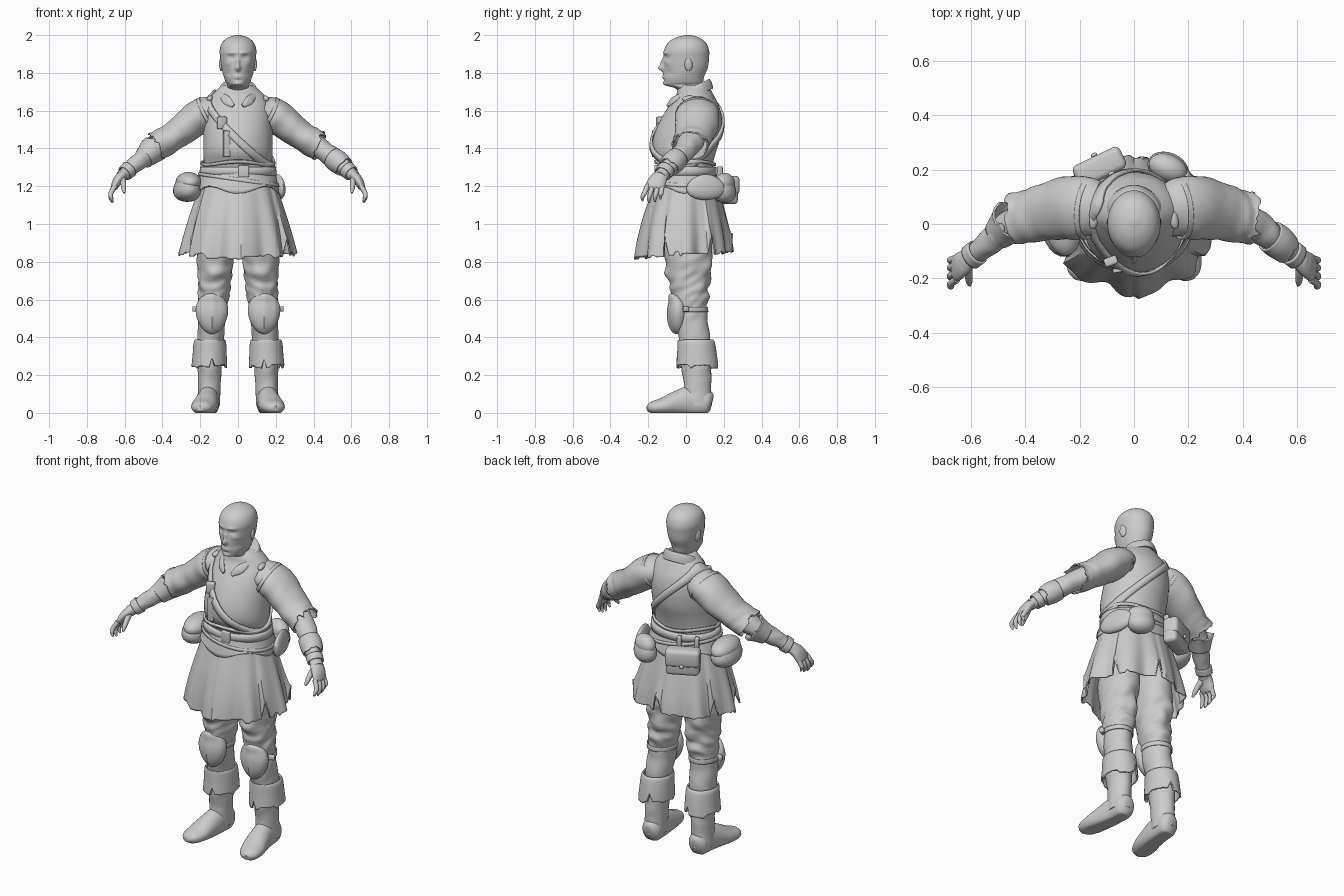
import bpy, bmesh, random
from math import sin, cos, pi, exp, tau, floor
from mathutils import Vector, Matrix, noise

random.seed(4)
cube = bpy.data.objects.get("Cube")
if cube:
    bpy.data.objects.remove(cube)

grey = bpy.data.materials.new("plain_grey")
grey.use_nodes = True
grey.diffuse_color = (0.6, 0.6, 0.6, 1)
grey.node_tree.nodes["Principled BSDF"].inputs["Base Color"].default_value = (0.6, 0.6, 0.6, 1)


def finish(name, bm, thick=0):
    bmesh.ops.recalc_face_normals(bm, faces=bm.faces)
    mesh = bpy.data.meshes.new(name)
    bm.to_mesh(mesh)
    bm.free()
    mesh.materials.append(grey)
    ob = bpy.data.objects.new(name, mesh)
    bpy.context.collection.objects.link(ob)
    if thick:
        mod = ob.modifiers.new("thickness", 'SOLIDIFY')
        mod.thickness = thick
        mod.offset = 0
    bpy.ops.object.select_all(action='DESELECT')
    ob.select_set(True)
    bpy.context.view_layer.objects.active = ob
    bpy.ops.object.shade_smooth_by_angle(angle=0.8)
    return ob


def spline(rows, n):
    """Catmull-Rom resampling of tuples."""
    out, last = [], len(rows) - 1
    for i in range(n + 1):
        f = i / n * last
        k = min(int(f), last - 1)
        t = f - k
        q = [rows[max(0, min(last, k + d))] for d in (-1, 0, 1, 2)]
        out.append([0.5 * (2*b + (c-a)*t + (2*a-5*b+4*c-d)*t*t + (3*b-a-3*c+d)*t**3)
                    for a, b, c, d in zip(*q)])
    return out


def skin(rings, cap):
    bm = bmesh.new()
    rings = [[bm.verts.new(p) for p in r] for r in rings]
    for r0, r1 in zip(rings, rings[1:]):
        for j in range(len(r0)):
            k = (j + 1) % len(r0)
            bm.faces.new((r0[j], r0[k], r1[k], r1[j]))
    if cap:
        bm.faces.new(rings[0])
        bm.faces.new(rings[-1])
    return bm


def tube(name, rows, side=1, n=24, seg=24, flat=False, ref=(0, 1, 0), cap=True,
         warp=None, hem=None, thick=0):
    """Loft of ellipses (x, y, z, a, b) along a path."""
    pts, rings = spline(rows, n), []
    for i, row in enumerate(pts):
        c = Vector(row[:3])
        t = (Vector(pts[min(i+1, n)][:3]) - Vector(pts[max(i-1, 0)][:3])).normalized()
        if flat:
            t = Vector((0, 0, 1 if t.z > 0 else -1))
        u = Vector(ref).cross(t).normalized()
        v = t.cross(u)
        ring = []
        for j in range(seg):
            a, s = j / seg * tau, i / n
            k = warp(a, s) if warp else 1
            p = c + (u * row[3] * cos(a) + v * row[4] * sin(a)) * k
            if hem:
                p += t * hem[j % len(hem)] * s**4
            ring.append(Vector((p.x * side, p.y, p.z)))
        rings.append(ring)
    return finish(name, skin(rings, cap), thick)


def creases(freq, amount, slant=.6):
    """Irregular cloth folds running around a tube."""
    def warp(a, s):
        q = Vector((cos(a), sin(a), freq * s + slant * sin(a) + freq))
        return 1 + amount * noise.noise(q)
    return warp


def teeth(n, amount, wide=3):
    """Torn edge: notches of random depth."""
    out = []
    while len(out) < n:
        d = random.uniform(-amount, amount * 0.4)
        out += [d * random.uniform(0.6, 1) for _ in range(random.randint(1, wide))]
    return out[:n]


def blob(name, loc, size, rot=0, box=False, shape=None):
    """Ellipsoid or rounded box, turned about z; size is the half extent."""
    bm = bmesh.new()
    if box:
        bmesh.ops.create_cube(bm, size=2)
    else:
        bmesh.ops.create_uvsphere(bm, u_segments=24, v_segments=16, radius=1)
    if shape:
        for v in bm.verts:
            v.co = shape(v.co)
    bm.transform(Matrix.LocRotScale(Vector(loc), Matrix.Rotation(rot, 3, 'Z'), Vector(size)))
    if box:
        bmesh.ops.bevel(bm, geom=bm.edges, offset=min(size) * 0.5, segments=3,
                        profile=0.5, affect='EDGES')
    return finish(name, bm)


# Torso
torso_rows = [(0, 0, 1.18, .195, .155), (0, 0, 1.3, .182, .142), (0, -.01, 1.38, .183, .168),
              (0, .005, 1.46, .183, .178), (0, .027, 1.55, .18, .163), (0, .042, 1.62, .172, .135),
              (0, .048, 1.67, .15, .105), (0, .043, 1.71, .112, .088), (0, .04, 1.735, .08, .072)]
tube("jerkin", torso_rows, n=40, seg=48, flat=True)
torso = spline(torso_rows, 80)


def wrap(name, height, width, off, thick=.012):
    """Band that follows the torso surface; height is a function of the angle."""
    rings = []
    for h in (-.5, 0, .5):
        ring = []
        for j in range(96):
            a = j / 96 * tau
            z = height(a) + h * width
            r = min(torso, key=lambda q: abs(q[2] - z))
            ring.append(Vector((r[0] + (r[3] + off) * cos(a), r[1] + (r[4] + off) * sin(a), z)))
        rings.append(ring)
    return finish(name, skin(rings, False), thick)


wrap("waist_belt", lambda a: 1.28, .045, .012, .014)
wrap("upper_belt", lambda a: 1.322 + .008 * sin(3 * a), .016, .01)
wrap("hip_strap", lambda a: 1.235 - .03 * cos(a), .018, .022, .008)
wrap("shoulder_strap", lambda a: 1.49 + .19 * cos(a - pi + .25), .055, .008)
blob("belt_buckle", (.03, -.157, 1.28), (.028, .01, .032), box=True)
blob("strap_buckle", (-.085, -.137, 1.535), (.025, .016, .033), .35, True)
blob("strap_tail", (-.06, -.17, 1.425), (.018, .008, .07), .2, True)

# Jerkin tail and skirt with overlapping panels
tube("jerkin_tail", [(0, 0, 1.3, .188, .148), (0, 0, 1.24, .2, .163), (0, 0, 1.18, .214, .18)],
     n=8, seg=72, flat=True, cap=False, thick=.01,
     hem=[.02 * cos(4 * j / 72 * tau) for j in range(72)])


def panels(a, s):
    f = a / tau * 6 + .5
    front = exp(-((a - 1.5 * pi) / .2)**2)
    return 1 + s * (.045 * cos(8 * a) + .03 * cos(14 * a + 1) + .07 * front) + s**.6 * .07 * (f - floor(f) - .5)


# Hem is deeper at the front, with torn slits
hem = [d + .015 - .015 * sin(j / 120 * tau) for j, d in enumerate(teeth(120, .025, 5))]
for slit in (9, 32, 49, 69, 111):
    hem[slit] -= .1
    hem[slit - 1] -= .05
tube("skirt", [(0, 0, 1.28, .182, .145), (0, 0, 1.18, .206, .17), (0, -.003, 1.04, .247, .208),
               (0, -.003, .93, .275, .232), (0, -.003, .85, .292, .243)],
     n=28, seg=120, flat=True, cap=False, warp=panels, hem=hem, thick=.008)

# Collar, low at the front, with two lapels
ob = tube("collar", [(0, .038, z, r, r * .95) for z, r in
                     ((1.672, .106), (1.70, .1), (1.725, .09), (1.722, .083), (1.69, .08))],
          n=16, seg=40, flat=True, cap=False, warp=lambda a, s: 1 + .02 * sin(5 * a), thick=.007)
for v in ob.data.vertices:
    v.co.z += .45 * (v.co.y - .04)

# Head and neck with sculpted face
head = tube("head", [(0, .045, 1.64, .07, .075), (0, .03, 1.71, .066, .076), (0, -.012, 1.735, .055, .098),
                     (0, -.014, 1.752, .065, .104), (0, -.011, 1.785, .077, .109),
                     (0, -.001, 1.83, .087, .117), (0, .002, 1.88, .094, .12), (0, .003, 1.92, .097, .119),
                     (0, .005, 1.96, .084, .1), (0, .008, 1.987, .053, .062), (0, .01, 2, .012, .014)],
            n=110, seg=96, flat=True)
# offset, width, height, spread, push
features = ((0, .013, 1.825, .016, -.027), (0, .009, 1.855, .022, -.015), (.036, .017, 1.883, .011, .012),
            (.032, .026, 1.906, .009, -.006), (0, .024, 1.78, .01, -.005), (0, .022, 1.762, .005, .004),
            (0, .02, 1.744, .008, -.004), (.036, .012, 1.884, .005, -.005), (.055, .018, 1.85, .014, -.005),
            (.055, .02, 1.80, .018, .007))
for v in head.data.vertices:
    if v.co.y < -.02:
        x, y, z = v.co
        v.co.y += sum(d * exp(-((abs(x) - o) / w)**2 - ((z - h) / g)**2) for o, w, h, g, d in features)

for s, side in ((1, "left"), (-1, "right")):
    blob(side + "_ear", (s * .088, .014, 1.845), (.011, .022, .036), s * .3)
    blob(side + "_shoulder_tab", (s * .145, .02, 1.662), (.018, .04, .018), s * .2)
    tube(side + "_lapel", [(.088, -.02, 1.685, .012, .006), (.06, -.07, 1.655, .024, .007),
                           (.025, -.098, 1.625, .01, .006)], s, 10, 12)

    # Arms
    tube(side + "_sleeve", [(.12, .05, 1.6, .075, .09), (.2, .062, 1.57, .088, .112), (.3, .05, 1.495, .076, .105),
                            (.38, .03, 1.44, .072, .094), (.437, .018, 1.41, .076, .092)], s, 28, 40, cap=False,
         warp=creases(7, .07), hem=teeth(40, .03), thick=.008)
    tube(side + "_armhole_edge", [(.16, .055, 1.588, .09, .108), (.176, .057, 1.58, .09, .112)],
         s, 4, 40, cap=False, thick=.008)
    tube(side + "_forearm", [(.36, .035, 1.45, .058, .07), (.45, -.005, 1.39, .054, .06),
                             (.52, -.06, 1.335, .048, .05), (.59, -.115, 1.275, .034, .036),
                             (.62, -.135, 1.25, .03, .038)], s, 30, 28, warp=creases(9, .12))
    cuff = ((.5, -.045, 1.35, .054, .056), (.53, -.066, 1.328, .057, .059), (.565, -.095, 1.3, .049, .052))
    if s < 0:
        cuff = ((.5, -.04, 1.345, .05, .054), (.47, -.01, 1.375, .062, .068), (.45, .01, 1.395, .07, .082))
    tube(side + "_bracer", cuff, s, 10, 32, cap=False, hem=teeth(32, .02), thick=.008)
    tube(side + "_wrist_wrap", [(.575, -.103, 1.29, .042, .044), (.6, -.122, 1.268, .038, .044)],
         s, 4, 24, cap=False, thick=.008)

    # Hands
    tube(side + "_palm", [(.59, -.115, 1.275, .026, .032), (.63, -.145, 1.24, .026, .046),
                          (.653, -.163, 1.2, .02, .05), (.658, -.167, 1.185, .012, .04)], s, 12, 20)
    for name, o, drop in (("index", -.04, .01), ("middle", -.013, 0), ("ring", .013, .006), ("little", .036, .02)):
        tube(side + "_" + name + "_finger",
             [(.65, -.163 + o, 1.205, .014, .014), (.672, -.173 + o * 1.15, 1.165, .013, .013),
              (.673, -.18 + o * 1.25, 1.135 + drop, .011, .011), (.664, -.18 + o * 1.25, 1.112 + drop, .005, .005)],
             s, 12, 12)
    tube(side + "_thumb", [(.612, -.145, 1.25, .017, .02), (.607, -.185, 1.215, .015, .016),
                           (.605, -.212, 1.185, .012, .013), (.602, -.225, 1.165, .005, .006)], s, 12, 12)

    # Legs, with bunched cloth above the knee
    tube(side + "_trouser_leg", [(.095, 0, 1.12, .093, .13), (.11, .01, .95, .098, .13), (.12, .012, .82, .096, .125),
                                 (.122, .015, .7, .088, .112), (.132, .02, .6, .08, .095), (.138, .025, .5, .073, .088),
                                 (.144, .045, .4, .07, .083), (.15, .05, .3, .062, .075)], s, 70, 48, flat=True,
         warp=lambda a, t: 1 + (creases(15, .22, 1.2)(a, t) - 1) * (.2 + exp(-((t - .46) / .16)**2)))
    tube(side + "_boot_shaft", [(.15, .05, .36, .07, .085), (.15, .055, .25, .064, .08), (.152, .06, .15, .06, .073),
                                (.155, .062, .04, .06, .073)], s, 24, 28, flat=True, warp=creases(5, .06))
    cuff_hem = teeth(40, .018, 6)
    for j in (8, 31):
        cuff_hem[j] -= .05
    tube(side + "_boot_cuff", [(.148, .05, .385, .074, .088), (.149, .054, .37, .081, .094),
                               (.15, .058, .31, .085, .1), (.152, .06, .24, .089, .106)],
         s, 14, 40, flat=True, cap=False, hem=cuff_hem, thick=.01)
    foot = tube(side + "_boot_foot", [(.153, .137, .05, .03, .04), (.153, .11, .055, .055, .07),
                                      (.157, .03, .06, .057, .085), (.168, -.05, .05, .063, .066),
                                      (.182, -.12, .035, .066, .046), (.195, -.18, .027, .05, .032),
                                      (.2, -.205, .022, .02, .014)], s, 30, 28, ref=(0, 0, 1))
    for v in foot.data.vertices:
        v.co.z = max(v.co.z, 0)

    # Knee guards: ridged shields with a flared top
    blob(side + "_knee_guard", (s * .138, -.042, .525), (.085, .052, .108),
         shape=lambda p: Vector((p.x * (1 + .18 * p.z), p.y - .15 * exp(-(p.x / .15)**2) * (p.y < 0)
                                 - 1.2 * max(0, p.z - .6), p.z)))
    tube(side + "_knee_strap", [(.138, .022, .56, .08, .092), (.138, .024, .535, .079, .091)],
         s, 3, 32, flat=True, cap=False, thick=.006)
    blob(side + "_strap_end", (s * .222, 0, .55), (.018, .012, .014), s * .4, True)


# Pouches on the belt
def sag(p):
    return Vector((p.x * (1 - .15 * p.z), p.y * (1 - .3 * p.z), p.z))


turn = .45
blob("back_pouch", (-.125, .205, 1.18), (.092, .04, .075), turn, True)
blob("back_pouch_flap", (-.127, .21, 1.205), (.096, .043, .05), turn, True)
blob("pouch_button", (-.147, .253, 1.165), (.012, .008, .012), turn)
for x in (-.08, -.17):
    blob("pouch_loop", (x, .215 + .45 * x, 1.265), (.012, .014, .04), turn, True)
blob("hip_bag", (-.268, 0, 1.195), (.12, .072, .078), 1.7, shape=sag)
blob("hip_bag_flap", (-.262, 0, 1.22), (.118, .068, .055), 1.7)
blob("rear_pouch", (.125, .205, 1.185), (.078, .055, .075), -.4, shape=sag)
blob("rear_pouch_flap", (.125, .205, 1.215), (.074, .05, .055), -.4)
blob("side_pouch", (.212, .105, 1.195), (.105, .028, .068), -1.3, shape=sag)
